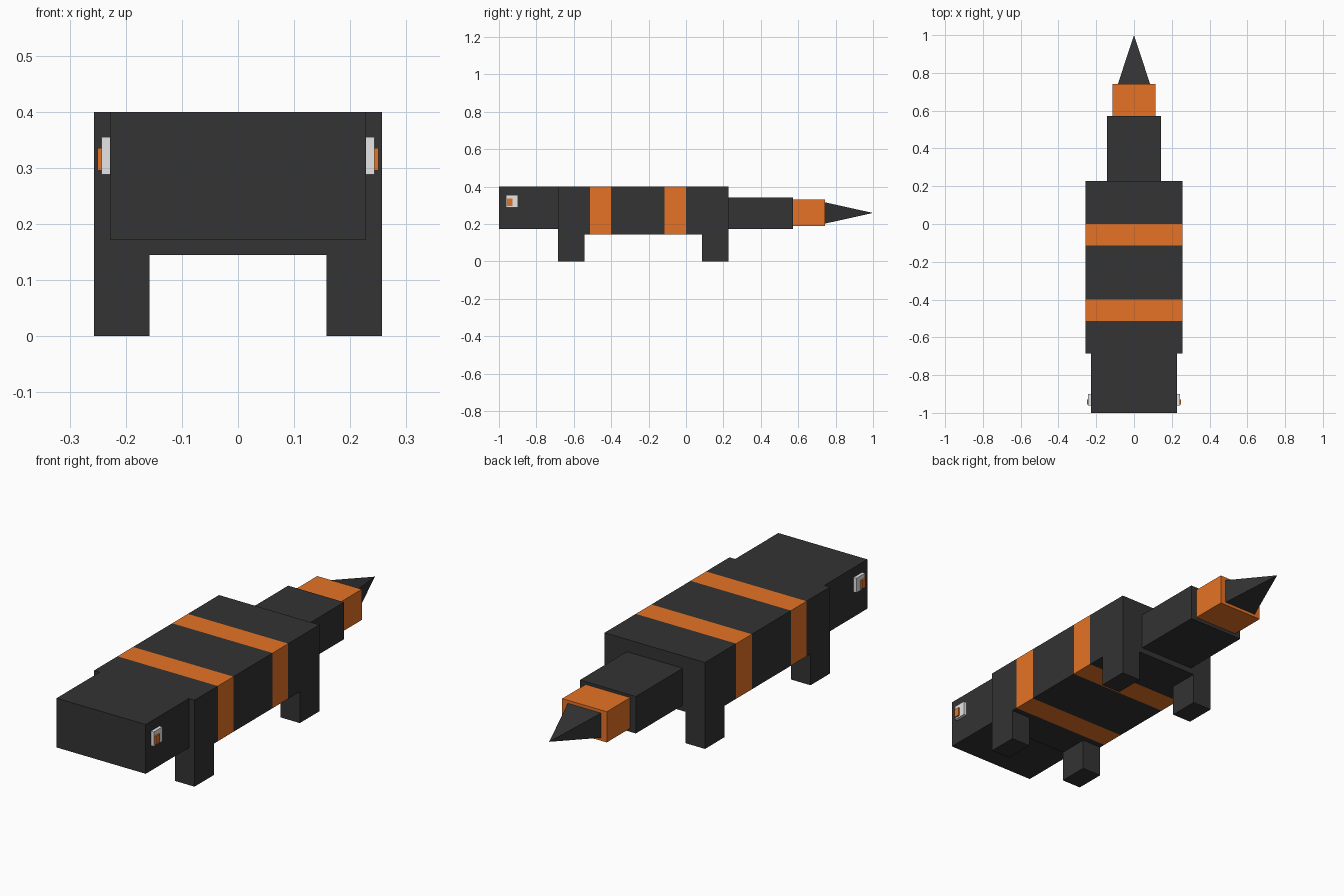
import bpy

if "Cube" in bpy.data.objects:
    bpy.data.objects.remove(bpy.data.objects["Cube"])


def material(name, color):
    mat = bpy.data.materials.new(name)
    mat.diffuse_color = (*color, 1)
    mat.use_nodes = True
    mat.node_tree.nodes["Principled BSDF"].inputs["Base Color"].default_value = mat.diffuse_color
    return mat


CHARCOAL = material("charcoal", (0.033, 0.033, 0.033))
ORANGE = material("orange", (0.787, 0.171, 0.0196))
WHITE = material("off_white", (0.787, 0.787, 0.787))


def box(name, x, y, z, mat):
    """Box spanning the given (low, high) ranges."""
    ranges = (x, y, z)
    bpy.ops.mesh.primitive_cube_add(size=1, location=[(a + b) / 2 for a, b in ranges])
    obj = bpy.context.object
    obj.name = name
    obj.scale = [b - a for a, b in ranges]
    bpy.ops.object.transform_apply(location=False, rotation=False, scale=True)
    obj.data.materials.append(mat)
    return obj


# Body: dark sections alternating with orange bands
cuts = [-0.685, -0.514, -0.4, -0.114, 0.0, 0.228]
for i, span in enumerate(zip(cuts, cuts[1:])):
    band = i % 2 == 1
    box("body_band" if band else "body_section", (-0.257, 0.257), span,
        (0.145, 0.4), ORANGE if band else CHARCOAL)

# Head, tail and tail band
box("head", (-0.228, 0.228), (-1.0, -0.685), (0.172, 0.4), CHARCOAL)
box("tail", (-0.143, 0.143), (0.228, 0.571), (0.172, 0.343), CHARCOAL)
box("tail_band", (-0.114, 0.114), (0.571, 0.742), (0.188, 0.33), ORANGE)

# Four-sided tail tip
hx, hz, zc, y0 = 0.085, 0.057, 0.259, 0.742
mesh = bpy.data.meshes.new("tail_tip")
mesh.from_pydata(
    [(-hx, y0, zc - hz), (hx, y0, zc - hz), (hx, y0, zc + hz), (-hx, y0, zc + hz), (0, 1.0, zc)],
    [], [(0, 1, 2, 3), (1, 0, 4), (2, 1, 4), (3, 2, 4), (0, 3, 4)])
mesh.materials.append(CHARCOAL)
bpy.context.collection.objects.link(bpy.data.objects.new("tail_tip", mesh))

# Legs and eyes on both sides
for side, s in (("left", -1), ("right", 1)):
    def out(a, b):
        return tuple(sorted((a * s, b * s)))
    box(f"front_leg_{side}", out(0.158, 0.257), (-0.685, -0.543), (0, 0.145), CHARCOAL)
    box(f"back_leg_{side}", out(0.158, 0.257), (0.085, 0.228), (0, 0.145), CHARCOAL)
    box(f"eye_{side}", out(0.228, 0.243), (-0.962, -0.899), (0.288, 0.355), WHITE)
    box(f"pupil_{side}", out(0.243, 0.25), (-0.956, -0.928), (0.295, 0.335), ORANGE)
